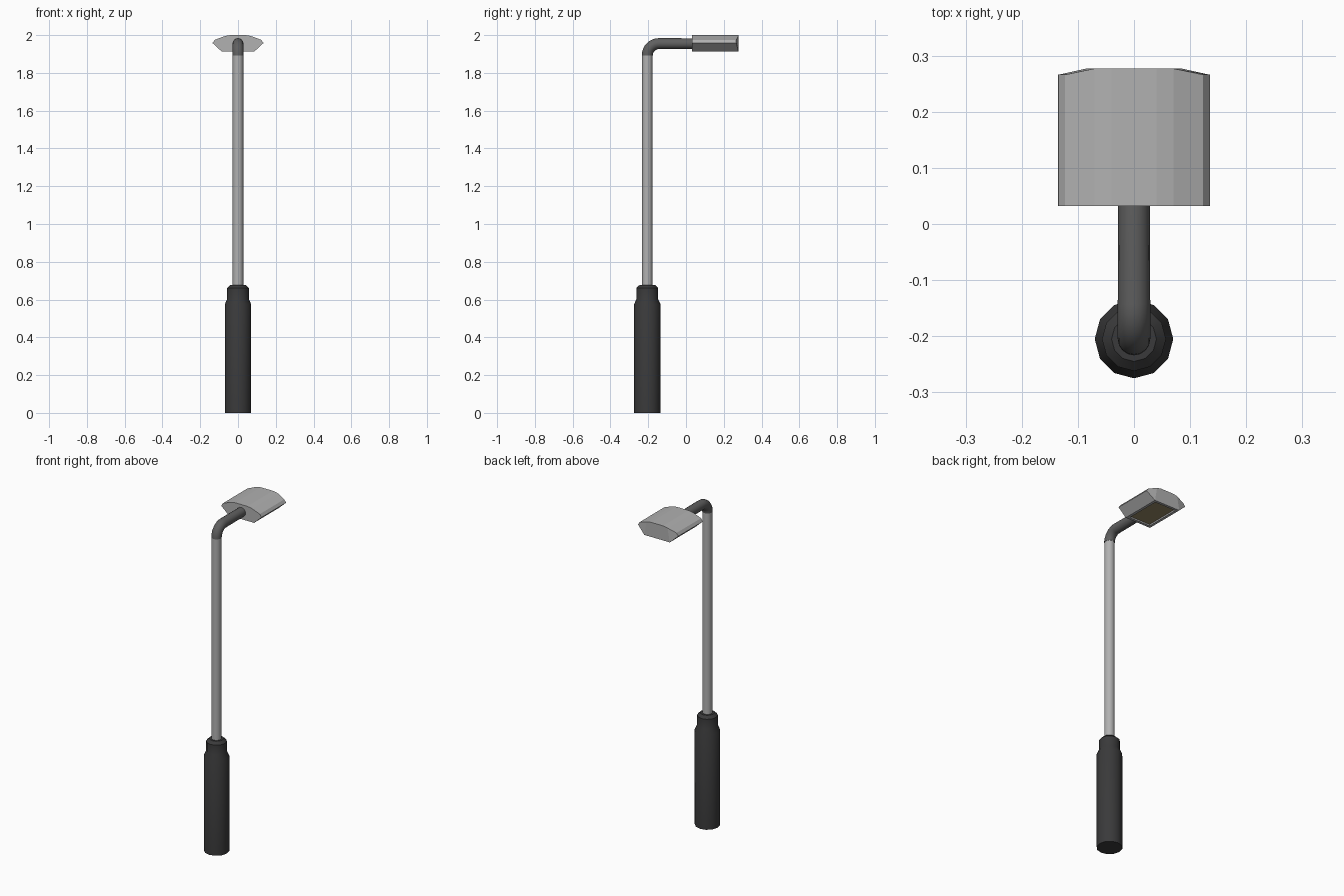
import bpy, bmesh, math
from mathutils import Vector

if "Cube" in bpy.data.objects:
    bpy.data.objects.remove(bpy.data.objects["Cube"])

POLE_Y = -0.205


def mat(name, rgb):
    m = bpy.data.materials.new(name)
    m.diffuse_color = (*rgb, 1)
    m.use_nodes = True
    m.node_tree.nodes["Principled BSDF"].inputs["Base Color"].default_value = m.diffuse_color
    return m


light_grey = mat("light_grey", (0.44, 0.44, 0.44))
mid_grey = mat("mid_grey", (0.115, 0.115, 0.115))
charcoal = mat("charcoal", (0.042, 0.042, 0.043))
lens_tan = mat("lens_tan", (0.30, 0.245, 0.13))


def finish(name, bm, mats, angle=None):
    bmesh.ops.recalc_face_normals(bm, faces=bm.faces)
    me = bpy.data.meshes.new(name)
    bm.to_mesh(me)
    bm.free()
    ob = bpy.data.objects.new(name, me)
    bpy.context.collection.objects.link(ob)
    for m in mats:
        me.materials.append(m)
    if angle:
        bpy.ops.object.select_all(action='DESELECT')
        ob.select_set(True)
        bpy.context.view_layer.objects.active = ob
        bpy.ops.object.shade_smooth_by_angle(angle=math.radians(angle))
    return ob


def tube(name, path, sides, material, angle):
    """Sweep a circle along (y, z, radius, tilt) stations in the plane x = 0."""
    bm = bmesh.new()
    rings = []
    for y, z, r, tilt in path:
        side = Vector((0, math.cos(tilt), -math.sin(tilt)))
        ring = []
        for i in range(sides):
            a = 2 * math.pi * i / sides
            co = Vector((0, y, z)) + Vector((1, 0, 0)) * r * math.cos(a) + side * r * math.sin(a)
            ring.append(bm.verts.new(co))
        rings.append(ring)
    for a, b in zip(rings, rings[1:]):
        for i in range(sides):
            j = (i + 1) % sides
            bm.faces.new((a[i], a[j], b[j], b[i]))
    bm.faces.new(rings[0])
    bm.faces.new(rings[-1])
    return finish(name, bm, [material], angle)


# Base sleeve with stepped shoulder
tube("base_sleeve", [(POLE_Y, z, r, 0) for z, r in
     ((0, 0.07), (0.575, 0.07), (0.603, 0.057), (0.662, 0.057), (0.678, 0.04))],
     12, charcoal, 31)

# Straight pole
tube("pole", [(POLE_Y, 0.66, 0.028, 0), (POLE_Y, 1.895, 0.028, 0)], 16, light_grey, 40)

# Bent arm
R = 0.062
arm = [(POLE_Y, 1.893, 0.029, 0)]
for i in range(1, 9):
    t = math.pi / 2 * i / 8
    arm.append((POLE_Y + R * (1 - math.cos(t)), 1.893 + R * math.sin(t), 0.029, t))
arm.append((0.05, 1.955, 0.028, math.pi / 2))
tube("arm", arm, 16, mid_grey, 40)

# Lamp head: faceted section extruded along y, far corners cut back
half = [(0.04, 2.0), (0.07, 1.995), (0.123, 1.975), (0.135, 1.958), (0.085, 1.912)]
profile = half + [(-x, z) for x, z in reversed(half)]
bm = bmesh.new()
near = [bm.verts.new((x, 0.032, z)) for x, z in profile]
far = [bm.verts.new((x, 0.266 if abs(x) > 0.1 else 0.277, z)) for x, z in profile]
n = len(profile)
for i in range(n):
    j = (i + 1) % n
    bm.faces.new((near[i], near[j], far[j], far[i]))
bm.faces.new(near)
bm.faces.new([far[i] for i in (0, 1, 4, 5, 8, 9)])
bm.faces.new(far[1:5])
bm.faces.new(far[5:9])
bmesh.ops.recalc_face_normals(bm, faces=bm.faces)
# Recessed lens in the underside
under = min(bm.faces, key=lambda f: f.calc_center_median().z)
bmesh.ops.inset_region(bm, faces=[under], thickness=0.022)
bmesh.ops.inset_region(bm, faces=[under], thickness=0.001, depth=-0.008)
under.material_index = 1
finish("lamp_head", bm, [light_grey, lens_tan])
